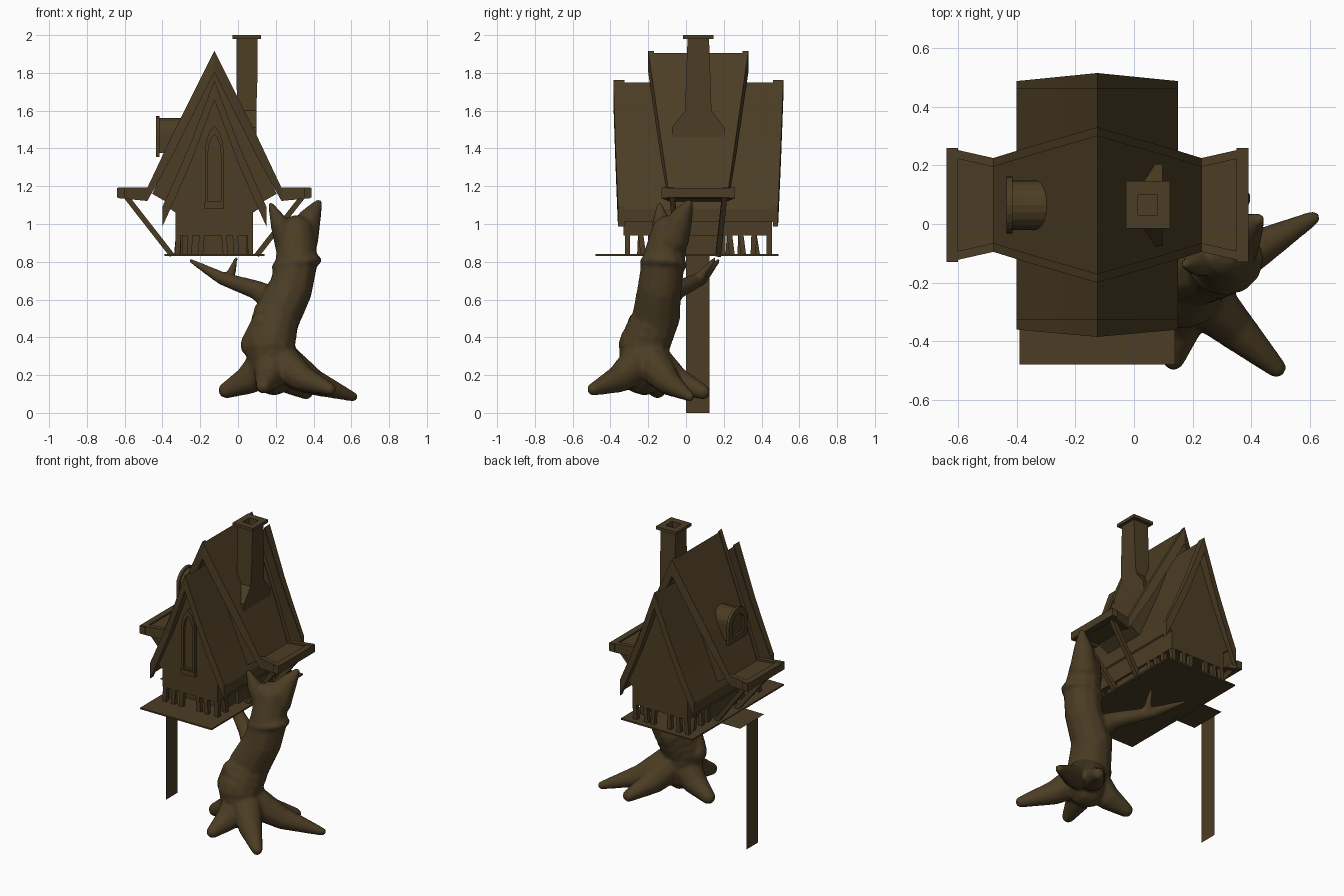
import bpy, bmesh, math, random
from mathutils import Vector

if "Cube" in bpy.data.objects:
    bpy.data.objects.remove(bpy.data.objects["Cube"])

random.seed(4)
CX = -0.125  # house centre line
wood = bpy.data.materials.new("dark_brown_wood")
wood.diffuse_color = (0.072, 0.047, 0.018, 1)
wood.use_nodes = True
wood.node_tree.nodes["Principled BSDF"].inputs["Base Color"].default_value = wood.diffuse_color


def finish(name, bm):
    bmesh.ops.recalc_face_normals(bm, faces=bm.faces)
    me = bpy.data.meshes.new(name)
    bm.to_mesh(me)
    bm.free()
    me.materials.append(wood)
    ob = bpy.data.objects.new(name, me)
    bpy.context.collection.objects.link(ob)
    return ob


def loft(name, rings, caps=True, closed=False):
    """Bridge equal-length point rings."""
    bm = bmesh.new()
    vs = [[bm.verts.new(p) for p in r] for r in rings]
    n = len(vs[0])
    for a, b in zip(vs, vs[1:] + (vs[:1] if closed else [])):
        for i in range(n):
            j = (i + 1) % n
            bm.faces.new((a[i], a[j], b[j], b[i]))
    if caps:
        bm.faces.new(vs[0])
        bm.faces.new(vs[-1])
    return finish(name, bm)


def place(axis, p, c):
    return (c, p[0], p[1]) if axis == 'X' else (p[0], c, p[1])


def prism(name, pts, axis, a, b):
    return loft(name, [[place(axis, p, c) for p in pts] for c in (a, b)])


def frame(name, outer, inner, axis, a, b):
    rings = [(outer, a), (outer, b), (inner, b), (inner, a)]
    return loft(name, [[place(axis, p, c) for p in r] for r, c in rings], False, True)


def box(name, x0, x1, y0, y1, z0, z1):
    return prism(name, [(x0, z0), (x1, z0), (x1, z1), (x0, z1)], 'Y', y0, y1)


def beam(name, a, b, r=.014):
    a, b = Vector(a), Vector(b)
    d = (b - a).normalized()
    u = d.cross(Vector((0, 1, 0))).normalized() * r
    v = d.cross(u).normalized() * r
    return loft(name, [[p + u + v, p + u - v, p - u - v, p - u + v] for p in (a, b)])


def roof(name, prof):
    """Mirrored roof shell; rows are (half width, z, front y, back y, drop)."""
    rows = [(-d, *r) for d, *r in reversed(prof)] + prof[1:]
    return loft(name, [[(CX + d, f, z), (CX + d, b, z), (CX + d, b, z - t), (CX + d, f, z - t)]
                       for d, z, f, b, t in rows])


def sym(half):
    """Mirror a half outline (bottom to apex) about the centre line."""
    return [(CX + d, z) for d, z in half] + [(CX - d, z) for d, z in reversed(half[:-1])]


# Long low roof with raised barge boards; the ends lean out towards the ridge
low = [(0, 1.75), (.12, 1.43), (.2, 1.245), (.275, 1.08)]
roof("low_roof", [(d, z, -.35, .47, .07) for d, z in low])
roof("low_front_barge", [(d, z + .012, -.385 + .09 * d, -.325, .105) for d, z in low])
roof("low_back_barge", [(d, z + .012, .46, .515 - .1 * d, .105) for d, z in low])

# Tall crossing roof with flared eaves; half depth varies along the slope
tall = [(0, 1.905, .265, .09), (.225, 1.455, .2, .085), (.355, 1.18, .16, .045), (.51, 1.18, .195, .03)]
MID = .065
roof("tall_roof", [(d, z, MID - h + .02, MID + h - .02, t) for d, z, h, t in tall])
roof("tall_front_barge", [(d, z + .012, MID - h, MID - h + .03, t + .025) for d, z, h, t in tall])
roof("tall_back_barge", [(d, z + .012, MID + h - .03, MID + h, t + .025) for d, z, h, t in tall])
for s in (-1, 1):
    x = CX + s * .495
    box("eave_fascia", x - .02, x + .02, MID - .195, MID + .195, 1.14, 1.19)

# House walls
prism("house_walls", sym([(.205, .94), (.205, 1.06), (.25, 1.09), (0, 1.69)]), 'Y', -.33, .455)
prism("tall_walls", sym([(.19, .84), (.19, 1.08), (.33, 1.16), (0, 1.84)]), 'Y', -.09, .21)
box("floor_core", CX - .17, CX + .17, -.2, .2, .84, .95)
box("floor", -.39, .14, -.48, .49, .83, .84)

# Stilts under the house
for d in (-.19, -.13, -.065, .05, .11, .19):
    for y in (-.31, .44):
        beam("stilt", (CX + d + random.uniform(-.012, .012), y, .835), (CX + d, y, .945))
for s in (-1, 1):
    for y in (-.24, .23, .29, .36):
        beam("side_stilt", (CX + s * .19, y + random.uniform(-.01, .02), .835), (CX + s * .19, y, .945))
    # Eave struts
    for k in (-1, 1):
        beam("eave_strut", (CX + s * .475, MID + k * .14, 1.155), (CX + s * .225, MID + k * .105, .835))


# Pointed front window
def gothic(w, z0, z1, z2):
    h = z2 - z1
    return sym([(w, z0), (w, z1), (w * .88, z1 + h * .4), (w * .55, z1 + h * .75), (0, z2)])


frame("window_frame", gothic(.05, 1.11, 1.38, 1.52), gothic(.034, 1.12, 1.37, 1.475), 'Y', -.352, -.325)
prism("window_pane", gothic(.036, 1.115, 1.37, 1.48), 'Y', -.334, -.328)
box("window_sill", CX - .052, CX + .052, -.358, -.325, 1.08, 1.112)


# Arched dormer on the left slope
def arch(w, z0, z1, h):
    a = [t * math.pi / 10 for t in range(11)]
    return [(MID - w, z0), (MID + w, z0)] + [(MID + w * math.cos(t), z1 + h * math.sin(t)) for t in a]


prism("dormer", arch(.085, 1.375, 1.48, .08), 'X', -.42, -.2)
frame("dormer_rim", arch(.098, 1.355, 1.48, .093), arch(.06, 1.395, 1.475, .055), 'X', -.435, -.415)

# Chimney: rectangular sections (half x, half y, z), ending in a hollow cap
secs = [(.05, .14, 1.43), (.05, .14, 1.51), (.05, .07, 1.6), (.055, .065, 1.75), (.055, .057, 1.98),
        (.075, .081, 1.98), (.075, .081, 2), (.034, .035, 2), (.034, .035, 1.9)]
loft("chimney", [[(.047 + i * a, MID + j * b, z) for i, j in ((-1, -1), (1, -1), (1, 1), (-1, 1))]
                 for a, b, z in secs])


# Flat ladder and its landing
def plate(name, pts):
    bm = bmesh.new()
    bm.faces.new([bm.verts.new(p) for p in pts])
    finish(name, bm)


plate("ladder", [(-.535, y, z) for y, z in ((0, 0), (.125, 0), (.125, .835), (0, .835))])
plate("landing", [(x, y, .835) for x, y in ((-.535, -.065), (-.39, -.065), (-.39, .19), (-.535, .19))])

# Gnarled tree: limbs as (x, y, z, radius) paths fused by remeshing
trunk = [(.19, -.22, .22, .13), (.17, -.22, .36, .14), (.2, -.16, .5, .13), (.28, -.14, .66, .12),
         (.31, -.12, .8, .118), (.31, -.09, .95, .1)]
left_prong = [(.27, -.1, .9, .08), (.22, -.13, 1, .05), (.175, -.14, 1.1, .016)]
right_prong = [(.34, -.07, .92, .09), (.375, -.03, 1.02, .065), (.425, .015, 1.11, .022)]
branch = [(.22, -.13, .58, .08), (.1, -.05, .65, .052), (-.08, .08, .71, .036), (-.25, .17, .805, .013)]
twig = [(-.05, .06, .7, .032), (-.01, .15, .815, .012)]
knot = [(.08, -.22, .36, .07), (.13, -.25, .48, .06)]
limbs = [trunk, left_prong, right_prong, branch, twig, knot]

# Roots sag from the trunk foot to their tips
foot = Vector((.19, -.21, .3, .115))
for tip in ((.61, .02, .085, .026), (.485, -.49, .125, .035), (.135, -.46, .14, .04),
            (-.06, -.15, .12, .045), (.36, .09, .11, .04)):
    tip = Vector(tip)
    middle = foot.lerp(tip, .5)
    middle.z -= .03
    limbs.append([foot, middle, tip])

# Swollen collar below the fork
limbs.append([(.31 + .108 * math.cos(t), -.12 + .1 * math.sin(t), .79 + .02 * math.sin(t + 2), .026)
              for t in [i * math.tau / 12 for i in range(13)]])

bm = bmesh.new()
for path in limbs:
    for p, q in zip(path, path[1:]):
        a, b = Vector(p), Vector(q)
        n = max(2, int((b - a).length / (.3 * min(a.w, b.w))))
        for i in range(n + 1):
            c = a.lerp(b, i / n)
            s = bmesh.ops.create_icosphere(bm, subdivisions=2, radius=c.w)
            bmesh.ops.translate(bm, verts=s["verts"], vec=c.xyz)
tree = finish("tree", bm)
m = tree.modifiers.new("fuse", 'REMESH')
m.mode = 'VOXEL'
m.voxel_size = .011
m.use_smooth_shade = True
m = tree.modifiers.new("soften", 'SMOOTH')
m.factor = .5
m.iterations = 5
